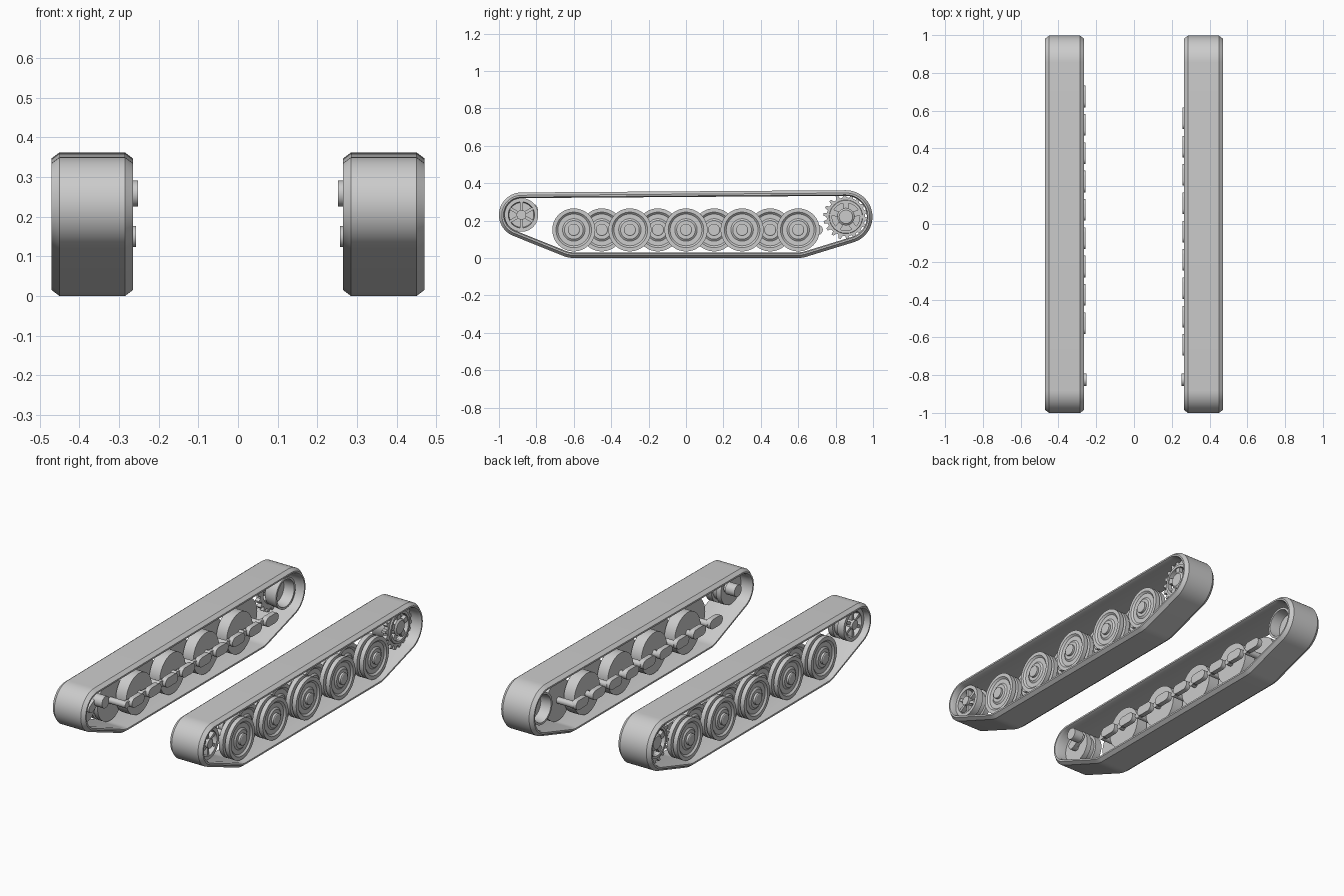
import bpy, bmesh
from math import sin, cos, pi, atan2, acos, hypot, radians

cube = bpy.data.objects.get("Cube")
if cube:
    bpy.data.objects.remove(cube)

grey = bpy.data.materials.new("plain grey")
grey.use_nodes = True
grey.diffuse_color = (0.6, 0.6, 0.6, 1)
grey.node_tree.nodes["Principled BSDF"].inputs["Base Color"].default_value = (0.6, 0.6, 0.6, 1)


def loft(name, loops, side, wrap=True):
    """Skin a ring of cross-sections; wrap closes each section too."""
    bm = bmesh.new()
    rows = [[bm.verts.new((side * x, y, z)) for x, y, z in loop] for loop in loops]
    count = len(rows[0])
    for i, row in enumerate(rows):
        nxt = rows[(i + 1) % len(rows)]
        for j in range(count if wrap else count - 1):
            k = (j + 1) % count
            bm.faces.new((row[j], row[k], nxt[k], nxt[j]))
    bmesh.ops.remove_doubles(bm, verts=bm.verts, dist=1e-5)
    bmesh.ops.recalc_face_normals(bm, faces=bm.faces)
    mesh = bpy.data.meshes.new(name)
    bm.to_mesh(mesh)
    bm.free()
    mesh.materials.append(grey)
    mesh.shade_smooth()
    mesh.set_sharp_from_angle(angle=radians(30))
    obj = bpy.data.objects.new(name, mesh)
    bpy.context.collection.objects.link(obj)
    return obj


def lathe(name, side, centre, profile, wrap=False, n=40):
    """Turn (x, radius) points around an axle along x."""
    y, z = centre
    loops = [[(x, y + r * cos(a), z + r * sin(a)) for x, r in profile]
             for a in (2 * pi * i / n for i in range(n))]
    return loft(name, loops, side, wrap)


def rod(name, side, centre, x0, x1, r, n=20):
    return lathe(name, side, centre, [(x0, 0), (x0, r), (x1, r), (x1, 0)], n=n)


def capsule(name, side, a, b, x0, x1, r):
    """Plate with round ends between two points of the y-z plane."""
    t = atan2(b[1] - a[1], b[0] - a[0])
    mid = ((a[0] + b[0]) / 2, (a[1] + b[1]) / 2)
    loops = []
    for end, start in ((a, t + pi / 2), (b, t - pi / 2)):
        for i in range(9):
            g = start + pi * i / 8
            p = (end[0] + r * cos(g), end[1] + r * sin(g))
            loops.append([(x0, *mid), (x0, *p), (x1, *p), (x1, *mid)])
    return loft(name, loops, side, False)


IDLER, SPROCKET = (-0.88, 0.23), (0.855, 0.22)
WHEEL_Z = 0.15


def belt_path():
    """Belt around four circles: (centre, radius, angle) in order."""
    circles = [((-0.6, WHEEL_Z), 0.15), ((0.6, WHEEL_Z), 0.15),
               (SPROCKET, 0.142), (IDLER, 0.12)]
    normals = []
    for i, (c, r) in enumerate(circles):
        d, s = circles[(i + 1) % 4]
        dy, dz = d[0] - c[0], d[1] - c[1]
        normals.append(atan2(dz, dy) - acos((r - s) / hypot(dy, dz)))
    path = []
    for i, (c, r) in enumerate(circles):
        start, steps = normals[i - 1], 6 if i < 2 else 24
        sweep = (normals[i] - start) % (2 * pi)
        path += [(c, r, start + sweep * k / steps) for k in range(steps + 1)]
    return path


def track_band(side):
    # (x, depth below the outer surface)
    section = [(0.285, 0), (0.45, 0), (0.47, 0.015), (0.47, 0.024), (0.455, 0.03),
               (0.28, 0.03), (0.265, 0.024), (0.265, 0.015)]
    loops = [[(x, c[0] + (r - d) * cos(a), c[1] + (r - d) * sin(a)) for x, d in section]
             for c, r, a in belt_path()]
    loft("track_band", loops, side)


def road_wheel(name, side, y, x, grooved):
    groove = [(0.025, 0.115), (0.025, 0.085), (0.04, 0.085), (0.04, 0.115)] if grooved else []
    face = [(0.065, 0.115), (0.065, 0.095), (0.056, 0.085), (0.056, 0.06), (0.063, 0.05),
            (0.063, 0.032), (0.075, 0.032), (0.078, 0.027), (0.078, 0)]
    profile = [(0, 0), (0, 0.115)] + groove + face
    lathe(name, side, (y, WHEEL_Z), [(x + a, r) for a, r in profile], n=48)


def suspension_arm(side, y, wheel_x):
    # both sets of arms are offset along y by their own amount
    mid = y - 0.04 if side > 0 else y + 0.075
    capsule("suspension_arm", side, (mid - 0.03, WHEEL_Z), (mid + 0.03, WHEEL_Z),
            0.257, 0.285, 0.027)
    capsule("arm_link", side, (y, WHEEL_Z), (mid, WHEEL_Z), 0.275, 0.297, 0.014)
    rod("wheel_axle", side, (y, WHEEL_Z), 0.275, wheel_x + 0.01, 0.018)


def spokes(name, side, centre, count, r0, r1, x0, x1, width):
    for i in range(count):
        a = 2 * pi * i / count + pi / 2
        p, q = [(centre[0] + r * cos(a), centre[1] + r * sin(a)) for r in (r0, r1)]
        capsule(name, side, p, q, x0, x1, width)


def idler(side):
    lathe("idler_rim", side, IDLER,
          [(0.335, 0), (0.335, 0.09), (0.365, 0.09), (0.365, 0.075), (0.395, 0.075),
           (0.395, 0.09), (0.435, 0.09), (0.435, 0.07), (0.405, 0.066), (0.405, 0)])
    rod("idler_hub", side, IDLER, 0.4, 0.443, 0.026)
    spokes("idler_spoke", side, IDLER, 6, 0.02, 0.066, 0.4, 0.43, 0.008)
    # cranked mount on the inner side
    pivot = (-0.825, 0.258)
    rod("idler_pivot", side, pivot, 0.252, 0.31, 0.033, n=24)
    capsule("idler_crank", side, IDLER, pivot, 0.3, 0.325, 0.024)
    rod("idler_axle", side, IDLER, 0.31, 0.34, 0.022)


def sprocket(side):
    cy, cz = SPROCKET
    teeth, loops = 18, []
    for i in range(teeth):
        for step, r in ((0, 0.103), (0.4, 0.103), (0.55, 0.121), (0.85, 0.121)):
            a = 2 * pi * (i + step) / teeth
            loops.append([(x, cy + q * cos(a), cz + q * sin(a))
                          for x, q in ((0.385, 0.078), (0.385, r), (0.41, r), (0.41, 0.078))])
    loft("sprocket_teeth", loops, side)
    lathe("sprocket_rim", side, SPROCKET,
          [(0.4, 0.074), (0.4, 0.092), (0.418, 0.088), (0.418, 0.074)], wrap=True)
    lathe("sprocket_hub", side, SPROCKET,
          [(0.38, 0), (0.38, 0.046), (0.412, 0.046), (0.42, 0.036), (0.42, 0)])
    spokes("sprocket_spoke", side, SPROCKET, 5, 0.04, 0.074, 0.39, 0.412, 0.015)
    # hollow drum behind the toothed ring
    lathe("sprocket_drum", side, SPROCKET,
          [(0.375, 0), (0.375, 0.078), (0.3, 0.088), (0.3, 0.076), (0.36, 0.07), (0.36, 0)])


for side in (1, -1):
    track_band(side)
    idler(side)
    sprocket(side)
    # two interleaved rows of wheels
    for i in range(9):
        y = -0.6 + 0.15 * i
        outer = i % 2 == 0
        x = 0.38 if outer else 0.305
        road_wheel("outer_wheel" if outer else "inner_wheel", side, y, x, outer)
        suspension_arm(side, y, x)
